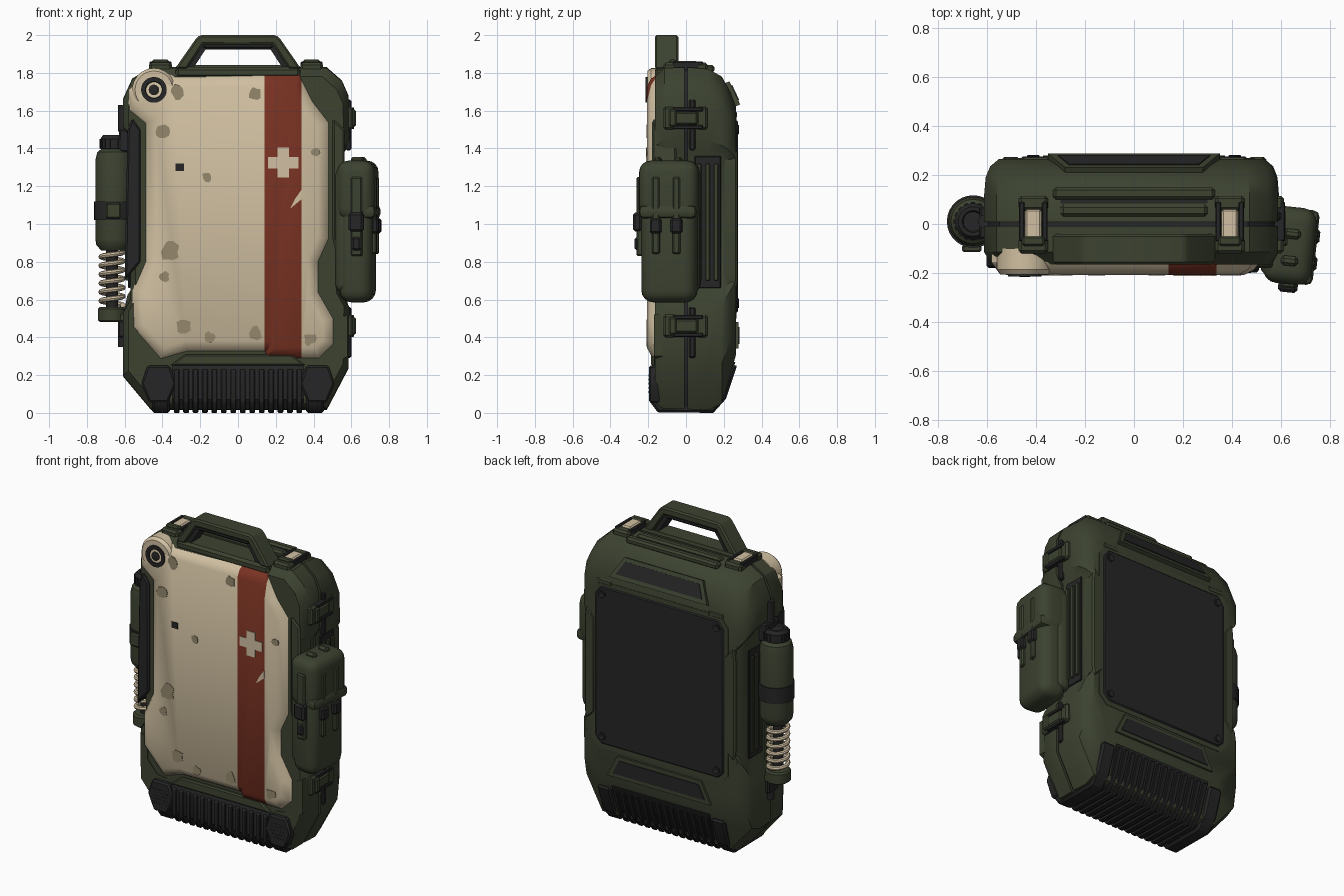
import bpy, bmesh, math, random
from mathutils import Matrix, Vector

if "Cube" in bpy.data.objects:
    bpy.data.objects.remove(bpy.data.objects["Cube"])

random.seed(4)


def material(name, rgb):
    m = bpy.data.materials.new(name)
    m.diffuse_color = (*rgb, 1)
    m.use_nodes = True
    m.node_tree.nodes["Principled BSDF"].inputs["Base Color"].default_value = m.diffuse_color
    return m


GREEN = material("olive green", (0.045, 0.055, 0.030))
DARK = material("charcoal", (0.019, 0.019, 0.020))
CREAM = material("cream paint", (0.64, 0.53, 0.36))
RED = material("rust red", (0.19, 0.032, 0.016))
TAN = material("worn tan", (0.30, 0.25, 0.155))
I = Matrix.Identity(4)


def finish(name, bm, mat, bevel=0, seg=1, mx=I):
    bmesh.ops.recalc_face_normals(bm, faces=bm.faces)
    if bevel:
        bmesh.ops.bevel(bm, geom=bm.edges[:], offset=bevel, segments=seg, profile=0.5,
                        affect='EDGES', clamp_overlap=True)
    bm.transform(mx)
    me = bpy.data.meshes.new(name)
    bm.to_mesh(me)
    bm.free()
    me.materials.append(mat)
    me.shade_smooth()
    me.set_sharp_from_angle(angle=math.radians(32))
    ob = bpy.data.objects.new(name, me)
    bpy.context.collection.objects.link(ob)
    return ob


def loft_bm(rings):
    bm = bmesh.new()
    vs = [[bm.verts.new(p) for p in r] for r in rings]
    n = len(rings[0])
    for a, b in zip(vs, vs[1:]):
        for i in range(n):
            bm.faces.new((a[i], a[(i + 1) % n], b[(i + 1) % n], b[i]))
    bm.faces.new(vs[0])
    bm.faces.new(vs[-1])
    return bm


def prism(name, pts, a, b, mat, axis='Y', **k):
    if axis == 'Y':
        rings = [[(u, t, v) for u, v in pts] for t in (a, b)]
    else:
        rings = [[(t, u, v) for u, v in pts] for t in (a, b)]
    return finish(name, loft_bm(rings), mat, **k)


def box(name, lo, hi, mat, bevel=0.008, **k):
    x0, y0, z0 = lo
    x1, y1, z1 = hi
    return prism(name, [(x0, z0), (x1, z0), (x1, z1), (x0, z1)], y0, y1, mat, bevel=bevel, **k)


def lathe(name, prof, mat, mx=I, n=28):
    rings = [[(r * math.cos(2 * math.pi * i / n), r * math.sin(2 * math.pi * i / n), z)
              for i in range(n)] for z, r in prof]
    return finish(name, loft_bm(rings), mat, mx=mx)


def inset(pts, d):
    out = []
    for i, p in enumerate(pts):
        p = Vector(p)
        a = (p - Vector(pts[i - 1])).normalized()
        b = (Vector(pts[(i + 1) % len(pts)]) - p).normalized()
        na, nb = Vector((-a.y, a.x)), Vector((-b.y, b.x))
        out.append(tuple(p + (na + nb) * d / (1 + na.dot(nb))))
    return out


# Case shells: one notched outline lofted through depth rings (y, x scale, bottom, top)
OUT = [(-.46, .02), (.47, .02), (.585, .24), (.59, .56), (.55, .63), (.55, 1.38), (.59, 1.45), (.585, 1.68),
       (.55, 1.76), (.47, 1.83), (-.46, 1.83), (-.56, 1.77), (-.61, 1.66), (-.61, 1.52), (-.57, 1.46),
       (-.57, .6), (-.61, .53), (-.61, .2)]


def shell(name, rings, mat, d=0):
    o = inset(OUT, d) if d else OUT
    rr = [[(x * s, y, zb + (z - .02) / 1.81 * (zt - zb)) for x, z in o] for y, s, zb, zt in rings]
    return finish(name, loft_bm(rr), mat)


shell("front_shell", [(-.008, 1, .02, 1.83), (-.115, 1, .02, 1.825), (-.165, .95, .05, 1.78)], GREEN)
shell("back_shell", [(.008, 1, .02, 1.83), (.12, 1, .015, 1.82), (.19, .99, .05, 1.78),
                     (.235, .96, .2, 1.7), (.265, .9, .31, 1.62)], GREEN)
shell("seam_gasket", [(-.05, 1, .02, 1.83), (.05, 1, .02, 1.83)], DARK, d=.015)

# Cream front panel with the red stripe cut into it
PAN = [(-.41, .28), (-.27, .32), (.14, .32), (.15, .285), (.43, .285), (.51, .36), (.51, .5), (.43, .64), (.43, .8),
       (.485, .92), (.485, 1.54), (.4, 1.65), (.33, 1.79), (-.33, 1.785), (-.46, 1.81), (-.58, 1.71), (-.58, 1.6),
       (-.495, 1.53), (-.495, .8), (-.56, .65), (-.56, .45)]
PIN = inset(PAN, .06)
bm = loft_bm([[(x, y, z) for x, z in o] for o, y in ((PAN, -.11), (PAN, -.155), (inset(PAN, .02), -.185), (PIN, -.207))])
for x in (.14, .335):
    bmesh.ops.bisect_plane(bm, geom=bm.verts[:] + bm.edges[:] + bm.faces[:], plane_co=(x, 0, 0), plane_no=(1, 0, 0))
panel = finish("front_panel", bm, CREAM)
panel.data.materials.append(RED)
for f in panel.data.polygons:
    if .14 < f.center.x < .335:
        f.material_index = 1

# Painted cross, scrape and worn patches
a, b = .03, .08
prism("painted_cross", [(.24 + x, 1.325 + z) for x, z in [(-a, -b), (a, -b), (a, -a), (b, -a), (b, a), (a, a), (a, b),
      (-a, b), (-a, a), (-b, a), (-b, -a), (-a, -a)]], -.211, -.203, CREAM)
prism("paint_scrape", [(.275, 1.08), (.335, 1.13), (.335, 1.18), (.3, 1.13)], -.211, -.203, CREAM)
for x, z, r in [(-.32, 1.7, .04), (.09, 1.69, .035), (-.40, 1.49, .045), (-.165, 1.25, .027), (-.36, .85, .055),
                (-.29, .46, .045), (.09, .42, .04), (-.15, .40, .03), (.38, .39, .035), (.41, 1.38, .025), (-.39, .72, .03)]:
    pts = [(x + r * random.uniform(.7, 1.1) * math.cos(t * .628), z + r * random.uniform(.7, 1.2) * math.sin(t * .628))
           for t in range(10)]
    prism("worn_patch", pts, -.210, -.203, TAN)
box("scanner_mark", (-.33, -.21, 1.28), (-.285, -.203, 1.32), DARK, bevel=0)

# Round port in the panel corner
FRONT = Matrix.Translation((-.445, 0, 1.71)) @ Matrix.Rotation(math.pi / 2, 4, 'X')
lathe("port_collar", [(.1, .115), (.185, .115), (.205, .1), (.205, .075)], CREAM, FRONT)
lathe("port_ring", [(.1, .068), (.214, .068), (.214, .045), (.2, .04)], DARK, FRONT)
lathe("port_core", [(.1, .028), (.212, .028), (.215, .02)], DARK, FRONT)

# Side rails of the front frame
prism("left_front_rail", [(-.60, .7), (-.515, .8), (-.515, 1.5), (-.56, 1.56), (-.585, 1.5)], -.18, -.05, DARK, bevel=.01)
prism("right_front_rail", [(.50, .93), (.545, .75), (.565, .8), (.565, 1.5), (.50, 1.56)], -.18, -.05, GREEN, bevel=.01)
for s in (-1, 1):
    prism("lower_corner_guard", [(s * x, z) for x, z in [(.39, .27), (.5, .25), (.58, .3), (.58, .52), (.53, .5), (.53, .36), (.46, .28)]],
          -.17, -.05, GREEN)
prism("front_sill", [(-.36, .25), (.36, .25), (.28, .31), (-.28, .31)], -.185, -.1, GREEN, bevel=.008)

# Carry handle
box("handle_base", (-.33, -.165, 1.775), (.33, -.03, 1.83), GREEN, bevel=.015)
prism("carry_handle", [(-.335, 1.82), (-.22, 1.985), (-.2, 2.0), (.2, 2.0), (.22, 1.985), (.335, 1.82), (.27, 1.82), (.185, 1.95),
                       (-.185, 1.95), (-.27, 1.82)], -.165, -.04, GREEN, bevel=.01)
box("handle_grip", (-.19, -.155, 1.925), (.19, -.05, 1.965), DARK, bevel=.012)
for s in (-1, 1):
    prism("handle_leg_pad", [(s * x, z) for x, z in [(.285, 1.82), (.24, 1.82), (.165, 1.935), (.2, 1.95)]], -.15, -.055, DARK)
for y, w in ((.055, .3), (.125, .33)):
    box("top_rib", (-w, y - .025, 1.80), (w, y + .025, 1.842), GREEN, bevel=.012)
box("top_groove", (-.3, .083, 1.8), (.3, .097, 1.828), DARK, bevel=0)

# Ribbed foot wrapping front, underside and back
SEC = [(-.17, .255), (-.18, .23), (-.18, .07), (-.14, .018), (.14, .014), (.2, .08), (.262, .27), (.1, .27)]
RIB = [(-.16, .24), (-.192, .225), (-.192, .06), (-.15, .003), (.145, 0), (.212, .075), (.27, .25), (.1, .25)]
prism("foot_core", SEC, -.35, .35, DARK, axis='X')
for i in range(14):
    x = -.325 + i * .05
    prism("foot_rib", RIB, x - .015, x + .015, DARK, axis='X', bevel=.004)
for s in (-1, 1):
    prism("foot_end", RIB, s * .36, s * .455, DARK, axis='X', bevel=.012)
    cx = s * .42
    HEX = [(cx + x, .155 + z) for x, z in [(-.05, -.1), (.05, -.1), (.092, 0), (.06, .095), (-.06, .095), (-.092, 0)]]
    prism("speaker_plate", HEX, -.197, -.1, DARK, bevel=.01)
    for i in range(-2, 3):
        for j in range(-2, 3):
            c = Matrix.Translation((cx + i * .022 + (j % 2) * .011 - .005, 0, .155 + j * .022)) @ Matrix.Rotation(math.pi / 2, 4, 'X')
            lathe("speaker_hole", [(.19, .006), (.199, .006)], DARK, c, n=6)


# Latches across the seam (local z points outward)
def latch(name, mx, clip):
    for y0, y1 in ((.055, .115), (-.12, -.055)):
        box(name + "_mount", (-.06, y0, -.03), (.06, y1, .025), GREEN, bevel=.012, mx=mx)
    box(name + "_clip", (-.034, -.06, -.02), (.034, .06, .032), clip, mx=mx)
    for s in (-1, 1):
        box(name + "_arm", (s * .047 - .011, -.07, -.02), (s * .047 + .011, .09, .03), DARK, bevel=.004, mx=mx)
    box(name + "_lever", (-.045, -.09, .0), (.045, -.05, .04), GREEN, bevel=.008, mx=mx)


for x in (-.41, .39):
    latch("top_latch", Matrix.Translation((x, 0, 1.83)), CREAM)
for z in (1.56, .46):
    latch("side_latch", Matrix.Translation((.585, 0, z)) @ Matrix.Rotation(math.pi / 2, 4, 'Y'), GREEN)
    box("side_latch_bar", (.57, .015, z - .17), (.60, .05, z + .1), DARK)
for z in (1.56, .42):
    lathe("left_hinge", [(-.07, .03), (.07, .03)], DARK, Matrix.Translation((-.605, .01, z)), n=12)

# Ribbed side recesses
for s, x in ((1, .55), (-1, -.57)):
    box("side_vent", (min(x, x + s * .012), .045, .66), (max(x, x + s * .012), .185, 1.36), DARK, bevel=.004)
    for y in (.07, .115, .16):
        box("side_vent_rib", (min(x, x + s * .025), y - .012, .7), (max(x, x + s * .025), y + .012, 1.32), GREEN, bevel=.004)

# Bottle, strap and spring on the left side
B = Matrix.Translation((-.655, .01, 0))
lathe("bottle", [(.86, .07), (.89, .095), (.92, .1), (1.34, .1), (1.38, .09), (1.40, .065)], GREEN, B)
lathe("bottle_cap", [(1.39, .06), (1.40, .074), (1.45, .074), (1.47, .06), (1.47, .045), (1.46, .04)], DARK, B)
for i in range(16):
    box("cap_knurl", (.068, -.008, 1.4), (.079, .008, 1.45), DARK, bevel=0, mx=B @ Matrix.Rotation(i * math.pi / 8, 4, 'Z'))
lathe("bottle_strap", [(1.02, .1), (1.02, .107), (1.12, .107), (1.12, .1)], DARK, B)
box("strap_buckle", (-.70, -.115, 1.03), (-.62, -.085, 1.11), GREEN)
box("bottle_bracket", (-.66, -.045, 1.0), (-.55, .065, 1.14), DARK)
box("upper_bracket", (-.63, -.06, 1.38), (-.55, .07, 1.5), DARK)
rings = []
for i in range(121):
    t = i / 20 * 2 * math.pi
    d = Vector((math.cos(t), math.sin(t), 0))
    c = Vector((-.667, .01, .57 + .28 * i / 120)) + d * .058
    rings.append([c + d * .014 * math.cos(k * math.pi / 4) + Vector((0, 0, .014 * math.sin(k * math.pi / 4))) for k in range(8)])
finish("spring", loft_bm(rings), CREAM)
S = Matrix.Translation((-.667, .01, 0))
lathe("spring_rod", [(.5, .032), (.88, .032)], DARK, S, n=16)
lathe("spring_seat", [(.48, .06), (.49, .075), (.55, .075), (.56, .065)], GREEN, S)
box("spring_bracket", (-.72, -.05, .48), (-.58, .07, .53), GREEN)
box("spring_foot", (-.635, -.04, .40), (-.58, .06, .52), DARK)

# Pouch on the right side
T = Matrix.Translation((.635, -.08, 0)) @ Matrix.Rotation(math.radians(-6), 4, 'Z')
box("pouch_back", (-.11, -.14, .64), (.0, .15, 1.3), GREEN, bevel=.04, seg=3, mx=T)
box("pouch_body", (-.09, -.155, .585), (.088, .14, 1.16), GREEN, bevel=.065, seg=4, mx=T)
box("pouch_flap", (-.1, -.165, 1.02), (.1, .15, 1.335), GREEN, bevel=.06, seg=4, mx=T)
box("pouch_flap_lip", (-.06, -.16, 1.03), (.108, .145, 1.1), GREEN, bevel=.025, seg=2, mx=T)
for y in (-.07, .04):
    box("pouch_strap", (.07, y - .02, .84), (.107, y + .02, 1.25), GREEN, mx=T)
    box("pouch_buckle", (.08, y - .03, .95), (.118, y + .03, 1.03), DARK, bevel=.01, mx=T)
    box("pouch_strap_loop", (-.03, y - .02, 1.31), (.04, y + .02, 1.355), GREEN, bevel=.012, mx=T)
box("front_pouch_strap", (-.02, -.18, .83), (.04, -.14, 1.25), GREEN, mx=T)
box("front_pouch_buckle", (-.03, -.198, .96), (.05, -.15, 1.06), DARK, bevel=.012, mx=T)
box("front_buckle_tab", (-.015, -.19, .86), (.035, -.15, .93), DARK, bevel=.01, mx=T)

# Back plate, frame, screws and grip slots
BP = [(-.42, .53), (.42, .53), (.46, .57), (.46, 1.5), (.42, 1.55), (-.42, 1.55), (-.46, 1.5), (-.46, .57)]
prism("back_frame", inset(BP, -.03), .22, .268, GREEN)
prism("back_plate", BP, .24, .275, DARK, bevel=.008)
for s in (-1, 1):
    prism("back_side_rail", [(s * x, z) for x, z in [(.465, .72), (.53, .66), (.54, .72), (.54, 1.32), (.53, 1.4), (.465, 1.33)]],
          .17, .272, GREEN, bevel=.01)
    for z in (.58, 1.5):
        c = Matrix.Translation((s * .41, 0, z)) @ Matrix.Rotation(-math.pi / 2, 4, 'X')
        lathe("back_screw", [(.25, .026), (.279, .026), (.281, .02), (.277, .012)], DARK, c, n=14)
    box("back_top_guard", (s * .4 - .06, .2, 1.555), (s * .4 + .06, .27, 1.6), GREEN, bevel=.012)
TILT = Matrix.Translation((0, .232, 1.685)) @ Matrix.Rotation(math.radians(25), 4, 'X')
for name, w, y, mat in (("slot", 0, .028, GREEN), ("slot_inlay", .025, .033, DARK)):
    prism("upper_" + name, inset([(-.35, -.07), (.35, -.07), (.28, .065), (-.28, .065)], w), -.04, y, mat, mx=TILT)
    prism("lower_" + name, inset([(-.37, .34), (.37, .34), (.3, .48), (-.3, .48)], w), .2, .25 + y, mat)
